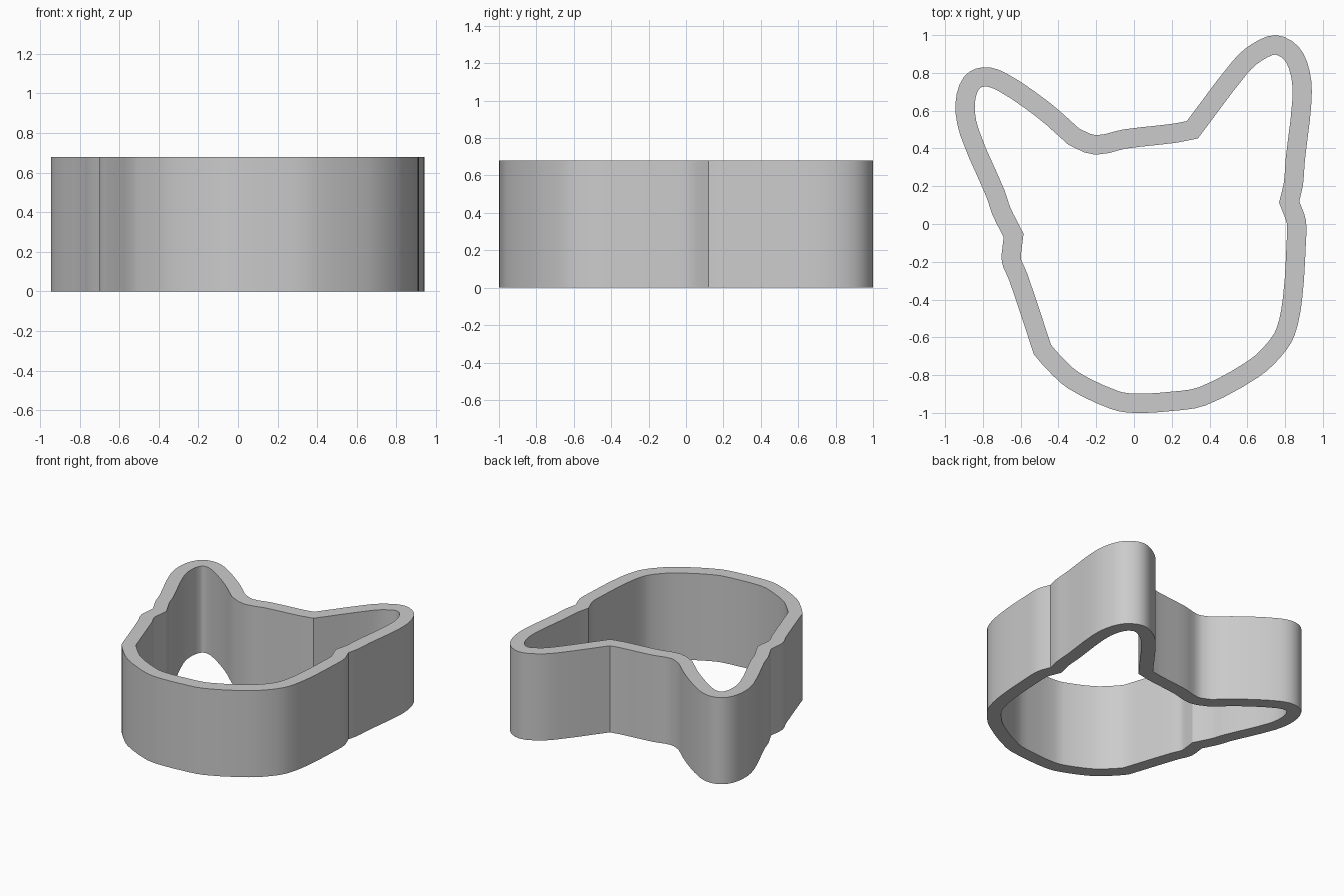
import bpy
import bmesh
import math
from mathutils import Vector

HEIGHT = 0.68
WALL = 0.102
STEPS = 3

# Remove the default object
default_cube = bpy.data.objects.get("Cube")
if default_cube:
    bpy.data.objects.remove(default_cube, do_unlink=True)


def make_material(name, colour):
    """Create a plain material with one flat colour."""
    material = bpy.data.materials.new(name)
    material.use_nodes = True
    material.diffuse_color = colour
    shader = material.node_tree.nodes["Principled BSDF"]
    shader.inputs["Base Color"].default_value = colour
    return material


def smooth_run(points):
    """Sample a soft curve through one run, leaving out its last point."""
    points = [Vector(p) for p in points]
    samples = []
    for i in range(len(points) - 1):
        start, end = points[i], points[i + 1]
        before = points[max(i - 1, 0)]
        after = points[min(i + 2, len(points) - 1)]
        span = (end - start).length

        # Tangents are scaled to the span so uneven spacing cannot overshoot
        tangent_in = (end - before).normalized() * span
        tangent_out = (after - start).normalized() * span
        for step in range(STEPS):
            t = step / STEPS
            rise = t * t * (3 - 2 * t)
            samples.append(start.lerp(end, rise)
                           + tangent_in * (t * (1 - t) ** 2)
                           - tangent_out * (t * t * (1 - t)))
    return samples


def inset_loop(loop, distance):
    """Offset a counterclockwise loop inwards with mitred corners."""
    result = []
    for i, point in enumerate(loop):
        into = (point - loop[i - 1]).normalized()
        out = (loop[(i + 1) % len(loop)] - point).normalized()
        normal_in = Vector((-into.y, into.x))
        normal_out = Vector((-out.y, out.x))
        mitre = (normal_in + normal_out).normalized()
        result.append(point + mitre * distance / mitre.dot(normal_in))
    return result


# Outer contour, as soft runs that meet at the crisp corners
jaw = [(-.53, -.69), (-.47, -.76), (-.35, -.87), (-.12, -.98), (0, -1),
       (.2, -.99), (.38, -.96), (.66, -.81), (.78, -.7), (.85, -.59),
       (.89, -.4), (.91, -.1), (.91, .02), (.875, .12)]
left_ear = [(.875, .12), (.895, .21), (.905, .34), (.94, .65), (.93, .81),
            (.87, .94), (.75, 1), (.62, .95), (.52, .86), (.28, .545)]
crown = [(.28, .545), (.2, .53), (-.06, .5), (-.2, .47), (-.29, .505)]
right_ear = [(-.29, .505), (-.45, .645), (-.68, .8), (-.8, .83), (-.9, .78),
             (-.945, .64), (-.92, .47), (-.78, .14), (-.75, .05),
             (-.69, -.07)]
cheek = [(-.69, -.07), (-.7, -.2), (-.66, -.3), (-.53, -.69)]

outer = []
for run in (jaw, left_ear, crown, right_ear, cheek):
    outer += smooth_run(run)
inner = inset_loop(outer, WALL)

# Upright wall with flat rims, open at top and bottom
bm = bmesh.new()
rings = [
    [bm.verts.new((p.x, p.y, z)) for p in loop]
    for loop, z in ((outer, 0), (outer, HEIGHT), (inner, HEIGHT), (inner, 0))
]
count = len(outer)
for r, ring in enumerate(rings):
    following = rings[(r + 1) % len(rings)]
    for i in range(count):
        j = (i + 1) % count
        bm.faces.new((ring[i], ring[j], following[j], following[i]))
bmesh.ops.recalc_face_normals(bm, faces=bm.faces)

mesh = bpy.data.meshes.new("cutter_wall")
bm.to_mesh(mesh)
bm.free()
mesh.materials.append(make_material("plain_grey", (0.6, 0.6, 0.6, 1)))
wall = bpy.data.objects.new("cutter_wall", mesh)
bpy.context.collection.objects.link(wall)

# Soft sides with crisp rims
bpy.ops.object.select_all(action="DESELECT")
wall.select_set(True)
bpy.context.view_layer.objects.active = wall
bpy.ops.object.shade_smooth_by_angle(angle=math.radians(30))
